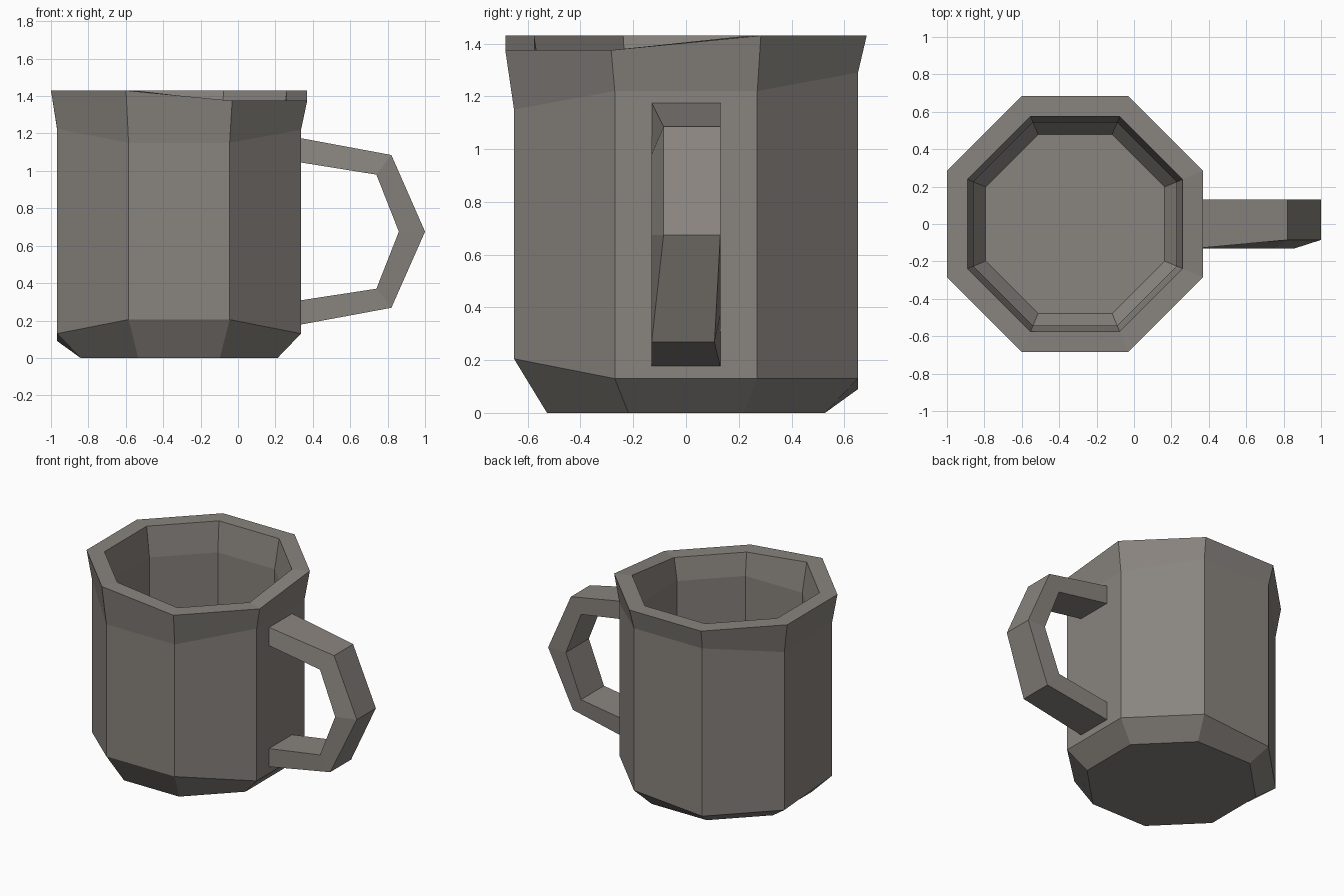
import bpy, bmesh, math

if "Cube" in bpy.data.objects:
    bpy.data.objects.remove(bpy.data.objects["Cube"])

clay = bpy.data.materials.new("warm_grey_clay")
clay.diffuse_color = (0.25, 0.23, 0.21, 1)
clay.use_nodes = True
clay.node_tree.nodes["Principled BSDF"].inputs["Base Color"].default_value = clay.diffuse_color


def finish(name, bm):
    bmesh.ops.recalc_face_normals(bm, faces=bm.faces)
    mesh = bpy.data.meshes.new(name)
    bm.to_mesh(mesh)
    bm.free()
    mesh.materials.append(clay)
    obj = bpy.data.objects.new(name, mesh)
    bpy.context.collection.objects.link(obj)
    return obj


def bridge(bm, a, b):
    n = len(a)
    for i in range(n):
        j = (i + 1) % n
        bm.faces.new((a[i], a[j], b[j], b[i]))


# Mug body: octagonal rings from the base, up the outside, over the rim, down inside
CX = -0.315
base_z = [0.13, 0.13, 0.09, 0.09, 0.13, 0.205, 0.205, 0.13]
flare_z = [1.22, 1.29, 1.29, 1.22, 1.225, 1.15, 1.15, 1.22]
rim_z = [1.43] * 6 + [1.375] * 2
profile = [  # (apothem, corner heights)
    (0.527, [0.0] * 8),
    (0.652, base_z),
    (0.652, flare_z),
    (0.685, rim_z),
    (0.575, rim_z),
    (0.543, [1.22] * 8),
    (0.543, [0.2] * 8),
    (0.478, [0.1] * 8),
]
bm = bmesh.new()
rings = []
for apothem, heights in profile:
    r = apothem / math.cos(math.pi / 8)
    ring = []
    for k, z in enumerate(heights):
        a = math.pi / 8 + k * math.pi / 4
        ring.append(bm.verts.new((CX + r * math.cos(a), r * math.sin(a), z)))
    rings.append(ring)
for a, b in zip(rings, rings[1:]):
    bridge(bm, a, b)
bm.faces.new(rings[0])
bm.faces.new(rings[-1])
finish("mug_body", bm)

# Handle: four-sided sections swept along an angular loop
# (outer x, outer z, inner x, inner z, outer edge front y, outer edge back y)
sections = [
    (0.335, 1.175, 0.335, 1.045, -0.13, 0.13),
    (0.82, 1.085, 0.74, 0.98, -0.085, 0.13),
    (1.0, 0.675, 0.86, 0.675, -0.085, 0.13),
    (0.82, 0.268, 0.74, 0.37, -0.13, 0.108),
    (0.335, 0.178, 0.335, 0.308, -0.13, 0.13),
]
bm = bmesh.new()
loops = []
for ox, oz, ix, iz, y0, y1 in sections:
    loops.append([bm.verts.new(p) for p in (
        (ox, y0, oz), (ox, y1, oz), (ix, 0.13, iz), (ix, -0.13, iz))])
for a, b in zip(loops, loops[1:]):
    bridge(bm, a, b)
bm.faces.new(loops[0])
bm.faces.new(loops[-1])
finish("mug_handle", bm)
